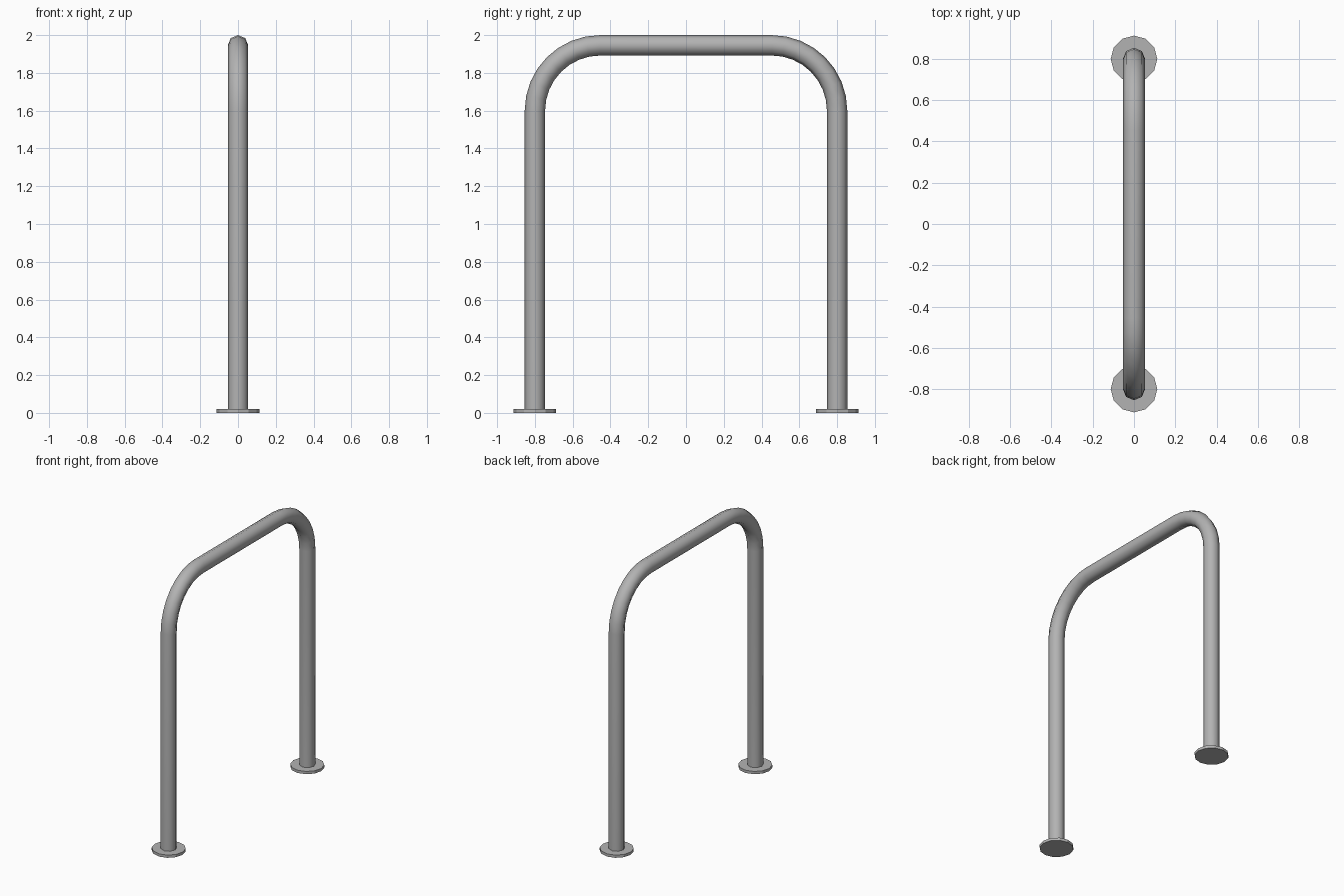
import bpy, bmesh, math
from mathutils import Vector

if "Cube" in bpy.data.objects:
    bpy.data.objects.remove(bpy.data.objects["Cube"])

LEG_Y, TUBE_R, TOP_Z, BEND_R = 0.80, 0.054, 1.946, 0.346
FLANGE_R, FLANGE_H = 0.113, 0.02
TUBE_SIDES, BEND_STEPS, FLANGE_SIDES = 8, 8, 12

steel = bpy.data.materials.new("grey_steel")
steel.diffuse_color = (0.45, 0.45, 0.45, 1)
steel.use_nodes = True
steel.node_tree.nodes["Principled BSDF"].inputs["Base Color"].default_value = steel.diffuse_color


def make_object(name, bm):
    bmesh.ops.recalc_face_normals(bm, faces=bm.faces)
    mesh = bpy.data.meshes.new(name)
    bm.to_mesh(mesh)
    bm.free()
    mesh.materials.append(steel)
    obj = bpy.data.objects.new(name, mesh)
    bpy.context.collection.objects.link(obj)
    return obj


# Hoop centre line: (y, z, outward angle) up one leg, over, and down the other
right_half = [(LEG_Y, 0.01, 0.0)]
for i in range(BEND_STEPS + 1):
    a = math.pi / 2 * i / BEND_STEPS
    right_half.append((LEG_Y - BEND_R + BEND_R * math.cos(a),
                       TOP_Z - BEND_R + BEND_R * math.sin(a), a))
left_half = [(-y, z, math.pi - a) for y, z, a in reversed(right_half)]

# Bent tube: one ring per centre line point, bridged into quads
bm = bmesh.new()
rings = []
for y, z, a in right_half + left_half:
    outward = Vector((0, math.cos(a), math.sin(a)))
    ring = []
    for k in range(TUBE_SIDES):
        t = math.tau * k / TUBE_SIDES
        offset = outward * math.cos(t) + Vector((1, 0, 0)) * math.sin(t)
        ring.append(bm.verts.new(Vector((0, y, z)) + offset * TUBE_R))
    rings.append(ring)
for r0, r1 in zip(rings, rings[1:]):
    for k in range(TUBE_SIDES):
        n = (k + 1) % TUBE_SIDES
        bm.faces.new((r0[k], r0[n], r1[n], r1[k])).smooth = True
bm.faces.new(rings[0])
bm.faces.new(rings[-1])
make_object("bent_tube_hoop", bm)

# Floor flanges under each leg
for name, side in (("front_flange", -1), ("back_flange", 1)):
    bm = bmesh.new()
    bmesh.ops.create_cone(bm, cap_ends=True, segments=FLANGE_SIDES,
                          radius1=FLANGE_R, radius2=FLANGE_R, depth=FLANGE_H)
    bmesh.ops.translate(bm, verts=bm.verts, vec=(0, side * LEG_Y, FLANGE_H / 2))
    make_object(name, bm)
